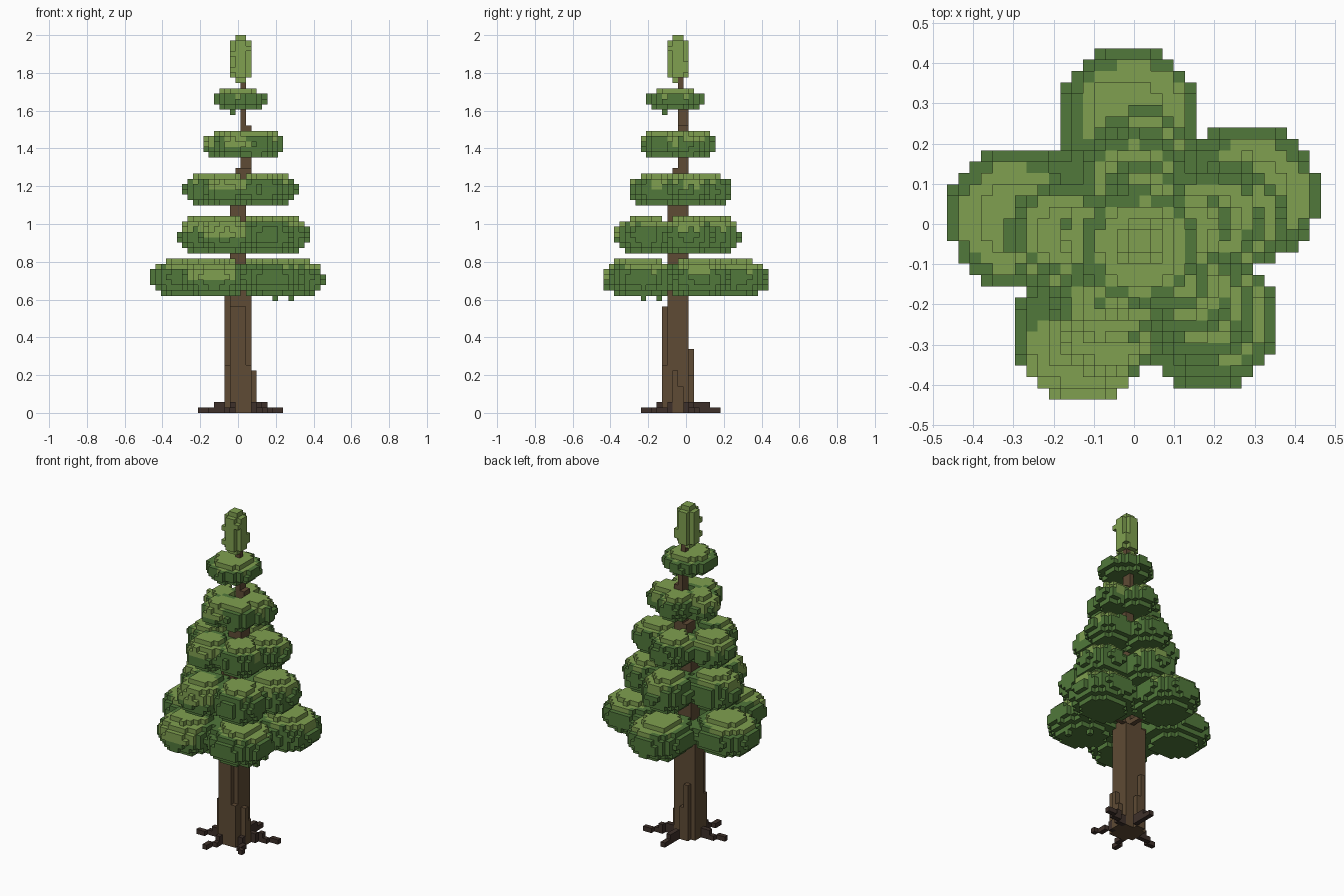
import bpy, bmesh, math, random
from mathutils import Vector

random.seed(7)
V = 2 / 71                      # edge length of one block

if "Cube" in bpy.data.objects:
    bpy.data.objects.remove(bpy.data.objects["Cube"], do_unlink=True)


def material(name, r, g, b):
    m = bpy.data.materials.new(name)
    m.use_nodes = True
    m.diffuse_color = (r, g, b, 1)
    m.node_tree.nodes["Principled BSDF"].inputs["Base Color"].default_value = (r, g, b, 1)
    return m


DARK = material("dark green", 0.082, 0.188, 0.043)
LIGHT = material("light green", 0.215, 0.35, 0.08)
BARK = material("bark brown", 0.114, 0.07, 0.035)
ROOT = material("root brown", 0.048, 0.03, 0.023)


def block_object(name, cells, mats):
    """Skin a dict {(x, y, level): material index} with its outward faces only."""
    bm = bmesh.new()
    corners = {}

    def vert(p):
        key = tuple(round(c * 2) for c in p)
        if key not in corners:
            corners[key] = bm.verts.new(p * V)
        return corners[key]

    for (x, y, k), mat in cells.items():
        mid = Vector((x, y, k + 0.5))
        for axis in range(3):
            for sign in (-1, 1):
                n = Vector((0, 0, 0))
                n[axis] = sign
                if (x + int(n.x), y + int(n.y), k + int(n.z)) in cells:
                    continue
                u = Vector((0, 0, 0))
                u[(axis + 1) % 3] = 1
                w = n.cross(u)
                quad = [mid + (n + u * a + w * b) / 2
                        for a, b in ((-1, -1), (1, -1), (1, 1), (-1, 1))]
                bm.faces.new([vert(p) for p in quad]).material_index = mat
    mesh = bpy.data.meshes.new(name)
    bm.to_mesh(mesh)
    bm.free()
    for m in mats:
        mesh.materials.append(m)
    ob = bpy.data.objects.new(name, mesh)
    bpy.context.collection.objects.link(ob)
    return ob


def box(cells, xs, ys, ks):
    for x in range(xs[0], xs[1] + 1):
        for y in range(ys[0], ys[1] + 1):
            for k in range(*ks):
                cells[x, y, k] = 0


def line(cells, start, end, level):
    steps = max(abs(end[0] - start[0]), abs(end[1] - start[1]), 1)
    for i in range(steps + 1):
        t = i / steps
        cells[round(start[0] + (end[0] - start[0]) * t),
              round(start[1] + (end[1] - start[1]) * t), level] = 0


def clump(cells, cx, cy, r, z0, levels, outward, lean, droop=0):
    """Flattened leafy dome, drawn out toward the trunk, with a light patch on top."""
    px = cx + r * (lean[0] + random.uniform(-0.1, 0.1))
    py = cy + r * (lean[1] + random.uniform(-0.1, 0.1))
    reach = math.ceil(r) + 2
    for x in range(round(cx) - reach, round(cx) + reach + 1):
        for y in range(round(cy) - reach, round(cy) + reach + 1):
            along = (x - cx) * outward[0] + (y - cy) * outward[1]
            d = math.hypot(x - cx, y - cy) + 0.2 * min(0, along)
            for k in range(levels):
                t = (k + 0.5) / levels
                rough = random.uniform(-0.12, 0.12)
                if d + rough < r * math.sqrt(1 - ((t - 0.47) / 0.55) ** 2):
                    lit = t > 0.48 and math.hypot(x - px, y - py) < 0.78 * r
                    key = (x, y, z0 + k)
                    cells[key] = max(int(lit), cells.get(key, 0))
            # a few leaves hang below the rim
            if 0.45 * r < d < 0.65 * r and random.random() < droop:
                cells[x, y, z0 - 1] = 0


# Trunk: stacked boxes that thin out and lean toward the tip
trunk = {}
box(trunk, (-1, 2), (-3, 0), (0, 23))
box(trunk, (-2, -2), (-2, 0), (0, 23))
box(trunk, (-1, 1), (-4, -4), (0, 20))
box(trunk, (-1, 1), (-3, 0), (23, 42))
box(trunk, (0, 2), (-2, 0), (42, 46))
box(trunk, (1, 2), (-1, 0), (46, 54))
box(trunk, (1, 1), (-1, 0), (54, 58))
box(trunk, (1, 1), (-1, -1), (58, 64))
# Bark ridges of uneven height
for x, y, top in ((3, -2, 8), (3, -1, 5), (-1, 1, 12), (0, 1, 7), (-2, -3, 9), (2, -4, 9)):
    box(trunk, (x, x), (y, y), (0, top))

# Roots: five crooked arms, raised where they leave the trunk
roots = {}
for tip in ((5, -6), (8, 2), (-2, -8), (-7, -3), (1, 6)):
    knee = (round(tip[0] * 0.6), round((tip[1] + 2) * 0.6 - 2) + 1)
    line(roots, (0, -2), knee, 0)
    line(roots, (0, -2), knee, 1)
    line(roots, knee, tip, 0)
roots = {c: m for c, m in roots.items() if c not in trunk}
block_object("roots", roots, [ROOT])

# Five clumps per tier: offset from the tier centre, and lean of the light patch
ring = (((10.0, 3.7), (0.08, 0.05)), ((6.3, -7.6), (0, 0.1)), ((-4.9, -8.6), (0, -0.38)),
        ((-10.8, 1.5), (-0.1, 0)), ((-0.8, 10.6), (0, -0.05)))
# Foliage tiers: centre, ring scales, clump radius, first level, level count, droop
tiers = {
    "lowest_foliage": (0.3, -1.0, 1.0, 1.0, 6.1, 22, 7, 0.03),
    "lower_foliage": (1.3, -2.2, 0.71, 0.71, 4.9, 30, 7, 0),
    "middle_foliage": (0.7, -1.6, 0.61, 0.55, 4.35, 39, 6, 0),
    "upper_foliage": (1.15, -1.8, 0.37, 0.37, 3.45, 48, 5, 0),
}
for name, (cx, cy, sx, sy, r, z0, levels, droop) in tiers.items():
    leaves = {}
    for offset, lean in ring:
        x, y = cx + sx * offset[0], cy + sy * offset[1]
        clump(leaves, x, y, r, z0, levels, Vector(offset).normalized(), lean, droop)
        # branch carrying the clump
        line(trunk, (1, -1), (round(x), round(y)), z0 + 1)
    block_object(name, leaves, [DARK, LIGHT])
block_object("trunk", trunk, [BARK])

# Small single tuft below the tip
tuft = {}
clump(tuft, 0.4, -2, 5.2, 57, 4, (0, 0), (0.05, -0.1), 0.03)
block_object("top_foliage", tuft, [DARK, LIGHT])

# Upright light green tip, narrow at both ends
tip = {}
for k in range(9):
    for x in range(-1, 3):
        for y in range(-3, 1):
            r = 1.0 if k in (0, 8) else random.uniform(1.6, 2.25)
            if math.hypot(x - 0.5, y + 1.5) < r:
                tip[x, y, 62 + k] = 0
block_object("tree_tip", tip, [LIGHT])
